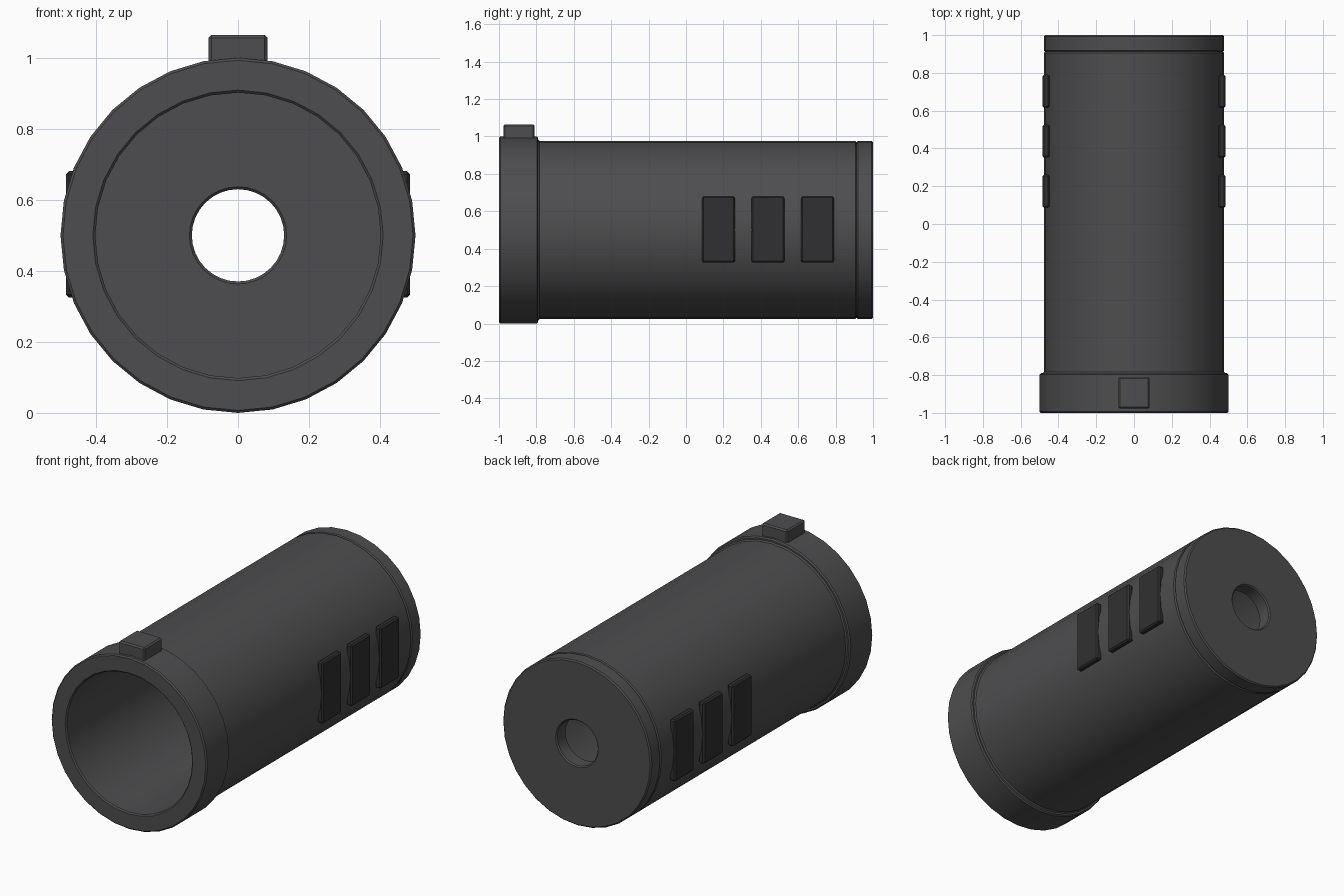
import bpy, bmesh, math

if "Cube" in bpy.data.objects:
    bpy.data.objects.remove(bpy.data.objects["Cube"])

CZ = 0.5       # height of the tube axis
SIDES = 32


def material(name, v):
    m = bpy.data.materials.new(name)
    m.diffuse_color = (v, v, v * 1.05, 1)
    m.use_nodes = True
    m.node_tree.nodes["Principled BSDF"].inputs["Base Color"].default_value = m.diffuse_color
    return m


dark = material("dark_metal", 0.075)
black = material("black_grip", 0.03)


def finish(bm, name, mat, bevel):
    bmesh.ops.recalc_face_normals(bm, faces=bm.faces)
    me = bpy.data.meshes.new(name)
    bm.to_mesh(me)
    bm.free()
    ob = bpy.data.objects.new(name, me)
    bpy.context.collection.objects.link(ob)
    me.materials.append(mat)
    mod = ob.modifiers.new("bevel", 'BEVEL')
    mod.width = bevel
    mod.segments = 1
    mod.limit_method = 'ANGLE'
    mod.angle_limit = math.radians(40)
    bpy.ops.object.select_all(action='DESELECT')
    ob.select_set(True)
    bpy.context.view_layer.objects.active = ob
    bpy.ops.object.modifier_apply(modifier="bevel")
    bpy.ops.object.shade_smooth_by_angle(angle=math.radians(30))
    return ob


def lathe(name, profile, mat):
    """Spin a closed (radius, y) profile around the tube axis."""
    bm = bmesh.new()
    vs = [bm.verts.new((0, y, CZ + r)) for r, y in profile]
    es = [bm.edges.new((vs[i], vs[(i + 1) % len(vs)])) for i in range(len(vs))]
    bmesh.ops.spin(bm, geom=vs + es, cent=(0, 0, CZ), axis=(0, 1, 0),
                   angle=2 * math.pi, steps=SIDES)
    bmesh.ops.remove_doubles(bm, verts=bm.verts, dist=1e-4)
    return finish(bm, name, mat, 0.007)


def box(name, lo, hi, mat, bevel):
    bm = bmesh.new()
    bmesh.ops.create_cube(bm, size=1)
    for v in bm.verts:
        v.co = [(a + b) / 2 + c * (b - a) for a, b, c in zip(lo, hi, v.co)]
    return finish(bm, name, mat, bevel)


# Hollow tube with the wider front collar
lathe("tube_with_collar", [(0.402, -1), (0.5, -1), (0.5, -0.79), (0.477, -0.79),
                           (0.477, 0.912), (0.402, 0.912)], dark)

# Rear plate with a central hole
lathe("rear_cap", [(0.13, 0.912), (0.477, 0.912), (0.477, 1), (0.13, 1)], dark)

# Small block on top of the collar
box("top_block", (-0.083, -0.977, 0.98), (0.083, -0.81, 1.064), dark, 0.008)

# Three grip pads on each side
for side, s in (("right", 1), ("left", -1)):
    for i, y in enumerate((0.173, 0.439, 0.703)):
        x0, x1 = sorted((s * 0.448, s * 0.484))
        box(f"grip_pad_{side}_{i + 1}", (x0, y - 0.088, 0.325),
            (x1, y + 0.088, 0.681), black, 0.008)
